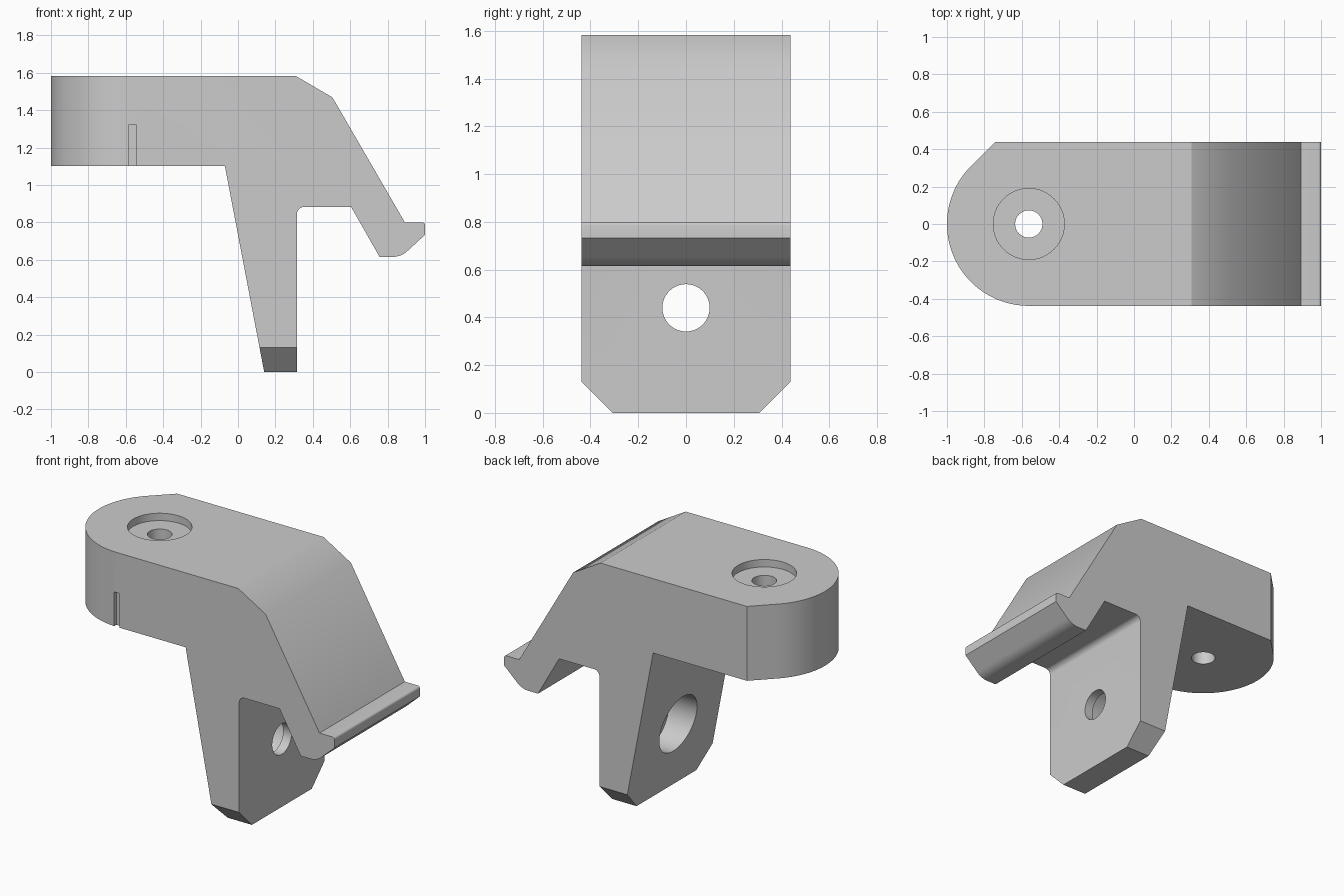
import bpy, bmesh, math

if "Cube" in bpy.data.objects:
    bpy.data.objects.remove(bpy.data.objects["Cube"], do_unlink=True)

grey = bpy.data.materials.new("light grey")
grey.use_nodes = True
COLOUR = (0.6, 0.6, 0.6, 1)
grey.diffuse_color = COLOUR
grey.node_tree.nodes["Principled BSDF"].inputs["Base Color"].default_value = COLOUR

# Maps (a, b, depth) to x, y, z for a prism pushed along each axis
PLACE = {"x": lambda a, b, d: (d, a, b),
         "y": lambda a, b, d: (a, d, b),
         "z": lambda a, b, d: (a, b, d)}


def prism(name, points, axis, lo, hi):
    """Extrude a closed 2D outline along an axis from lo to hi."""
    bm = bmesh.new()
    face = bm.faces.new([bm.verts.new(PLACE[axis](a, b, lo)) for a, b in points])
    ext = bmesh.ops.extrude_face_region(bm, geom=[face])
    new = [v for v in ext["geom"] if isinstance(v, bmesh.types.BMVert)]
    shift = PLACE[axis](0, 0, hi - lo)
    bmesh.ops.translate(bm, verts=new, vec=shift)
    bmesh.ops.recalc_face_normals(bm, faces=bm.faces)
    mesh = bpy.data.meshes.new(name)
    bm.to_mesh(mesh)
    bm.free()
    mesh.materials.append(grey)
    obj = bpy.data.objects.new(name, mesh)
    bpy.context.collection.objects.link(obj)
    return obj


def arc(ca, cb, r, start, end, n):
    """Points along an arc, angles in degrees."""
    angles = [math.radians(start + (end - start) * i / n) for i in range(n + 1)]
    return [(ca + r * math.cos(t), cb + r * math.sin(t)) for t in angles]


def circle(ca, cb, r, n=64):
    return arc(ca, cb, r, 0, 360, n)[:-1]


def combine(target, tool, operation):
    """Apply a boolean to the target and discard the tool."""
    mod = target.modifiers.new("cut", "BOOLEAN")
    mod.operation = operation
    mod.solver = "EXACT"
    mod.object = tool
    bpy.context.view_layer.objects.active = target
    bpy.ops.object.modifier_apply(modifier=mod.name)
    bpy.data.objects.remove(tool, do_unlink=True)


HALF = 0.4375        # half the bracket's width
PIVOT = -0.5625      # x of the screw hole and of the rounded end
BORE_Z = 0.44        # height of the hole through the leg

# Side profile: arm, sloping shoulder, hooked lip and tapered leg
profile = [(-1.2, 1.10), (-1.2, 1.583), (0.308, 1.583), (0.505, 1.468), (0.892, 0.80)]
profile += arc(0.985, 0.785, 0.015, 90, 0, 4)
profile += [(1.0, 0.733)]
profile += arc(0.825, 0.735, 0.12, -45, -90, 8)
profile += [(0.757, 0.615), (0.605, 0.882)]
profile += arc(0.353, 0.844, 0.038, 90, 180, 8)
profile += [(0.315, 0), (0.14, 0), (-0.07, 1.10)]
bracket = prism("bracket", profile, "y", -0.6, 0.6)

# Plan outline: rounded end with one flattened corner
flat = PIVOT - HALF * math.tan(math.radians(22.5))
plan = [(1.3, HALF), (flat, HALF)] + arc(PIVOT, 0, HALF, 135, 270, 48) + [(1.3, -HALF)]
combine(bracket, prism("plan_tool", plan, "z", -0.5, 2), "INTERSECT")

# Chamfered foot corners
foot = [(-0.306, -0.001), (0.306, -0.001), (0.6, 0.293), (0.6, 2), (-0.6, 2), (-0.6, 0.293)]
combine(bracket, prism("foot_tool", foot, "x", -2, 2), "INTERSECT")

# Screw hole and counterbore in the arm, then in the leg, and the front notch
cuts = [(circle(PIVOT, 0, 0.19), "z", 1.535, 1.8),
        (circle(PIVOT, 0, 0.073), "z", 0.9, 1.7),
        (circle(0, BORE_Z, 0.187), "x", -0.3, 0.255),
        (circle(0, BORE_Z, 0.099), "x", 0.1, 0.5),
        ([(-0.583, 1.0), (-0.545, 1.0), (-0.545, 1.322), (-0.583, 1.322)],
         "y", -0.6, -0.415)]
for points, axis, lo, hi in cuts:
    combine(bracket, prism("cut_tool", points, axis, lo, hi), "DIFFERENCE")

# Smooth curved walls, sharp corners
bpy.ops.object.select_all(action="DESELECT")
bracket.select_set(True)
bpy.context.view_layer.objects.active = bracket
bpy.ops.object.shade_smooth_by_angle(angle=math.radians(30))
